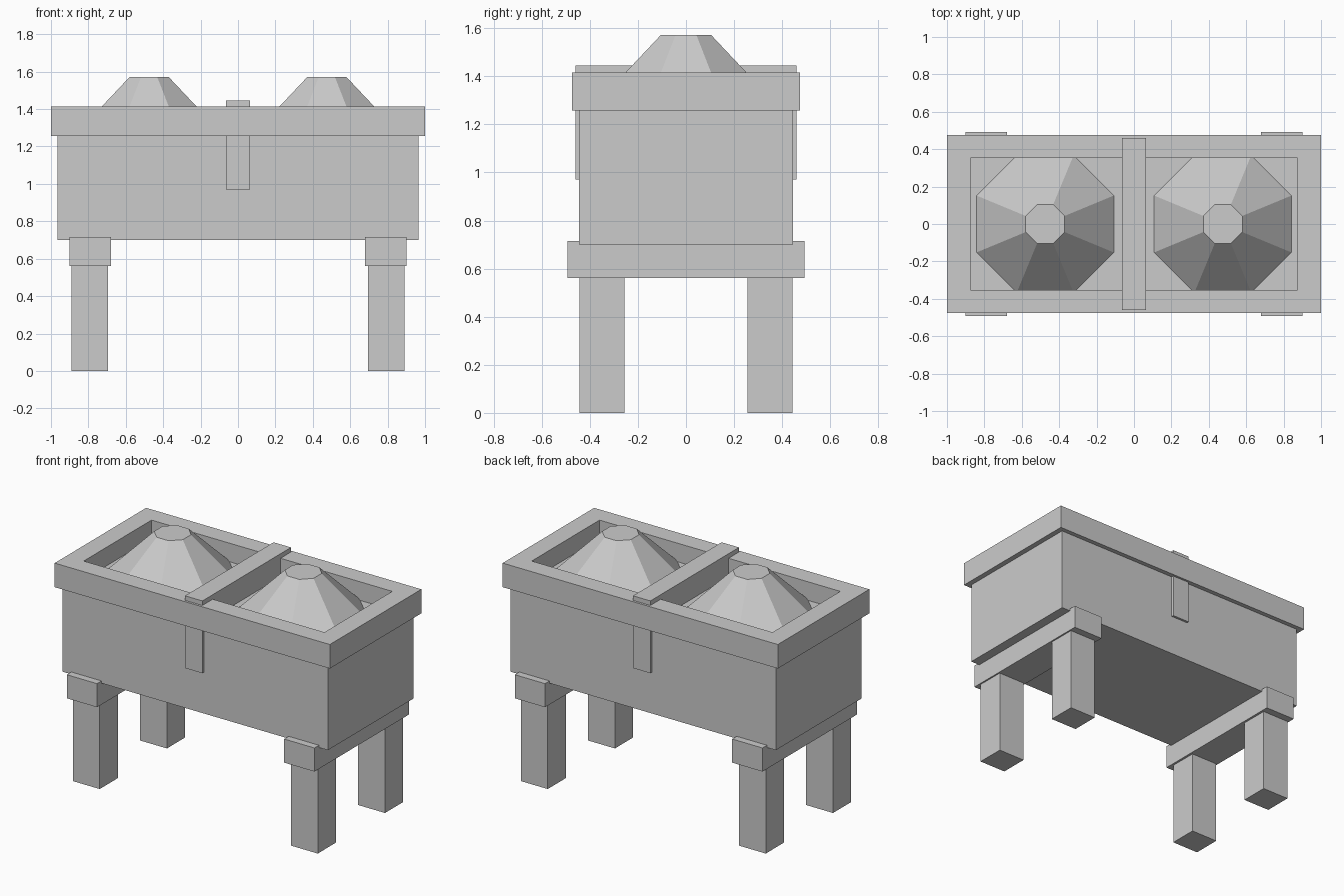
import bpy, bmesh, math
from mathutils import Matrix

if "Cube" in bpy.data.objects:
    bpy.data.objects.remove(bpy.data.objects["Cube"])


def new_object(name, bm):
    bmesh.ops.recalc_face_normals(bm, faces=bm.faces)
    mesh = bpy.data.meshes.new(name)
    bm.to_mesh(mesh)
    bm.free()
    obj = bpy.data.objects.new(name, mesh)
    bpy.context.collection.objects.link(obj)
    return obj


def box(name, x0, x1, y0, y1, z0, z1):
    bm = bmesh.new()
    mat = Matrix.Translation(((x0 + x1) / 2, (y0 + y1) / 2, (z0 + z1) / 2)) \
        @ Matrix.Diagonal((x1 - x0, y1 - y0, z1 - z0, 1))
    bmesh.ops.create_cube(bm, size=1, matrix=mat)
    return new_object(name, bm)


def frame(name, outer, inner, z0, z1):
    # rectangular ring: four corner loops joined into one closed tube
    bm = bmesh.new()
    loops = [[bm.verts.new((sx * hx, sy * hy, z))
              for sx, sy in ((-1, -1), (1, -1), (1, 1), (-1, 1))]
             for (hx, hy), z in ((outer, z0), (outer, z1), (inner, z1), (inner, z0))]
    for i in range(4):
        a, b = loops[i], loops[(i + 1) % 4]
        for j in range(4):
            k = (j + 1) % 4
            bm.faces.new((a[j], a[k], b[k], b[j]))
    return new_object(name, bm)


def mound(name, x, z0, z1, flat0, flat1):
    # truncated octagonal cone, flats facing the axes
    k = 1 / math.cos(math.pi / 8)
    bm = bmesh.new()
    mat = Matrix.Translation((x, 0, (z0 + z1) / 2)) @ Matrix.Rotation(math.pi / 8, 4, 'Z')
    bmesh.ops.create_cone(bm, cap_ends=True, segments=8, radius1=flat0 * k,
                          radius2=flat1 * k, depth=z1 - z0, matrix=mat)
    return new_object(name, bm)


# Trough body, its top is the sunken floor inside the rim
box("trough_body", -0.965, 0.965, -0.445, 0.445, 0.70, 1.293)
frame("trough_rim", (1.0, 0.475), (0.875, 0.352), 1.257, 1.415)

# Centre band that divides the trough and shows on both sides
box("centre_band", -0.063, 0.063, -0.46, 0.46, 0.97, 1.445)

for sx, side in ((-1, "left"), (1, "right")):
    # Filling mound
    mound(f"{side}_mound", sx * 0.475, 1.293, 1.572, 0.367, 0.104)
    # Cross bar under the body
    xa, xb = sorted((sx * 0.68, sx * 0.90))
    box(f"{side}_cross_bar", xa, xb, -0.492, 0.492, 0.56, 0.715)
    # Legs
    xa, xb = sorted((sx * 0.695, sx * 0.89))
    for sy, end in ((-1, "front"), (1, "back")):
        ya, yb = sorted((sy * 0.255, sy * 0.443))
        box(f"{end}_{side}_leg", xa, xb, ya, yb, 0, 0.56)
